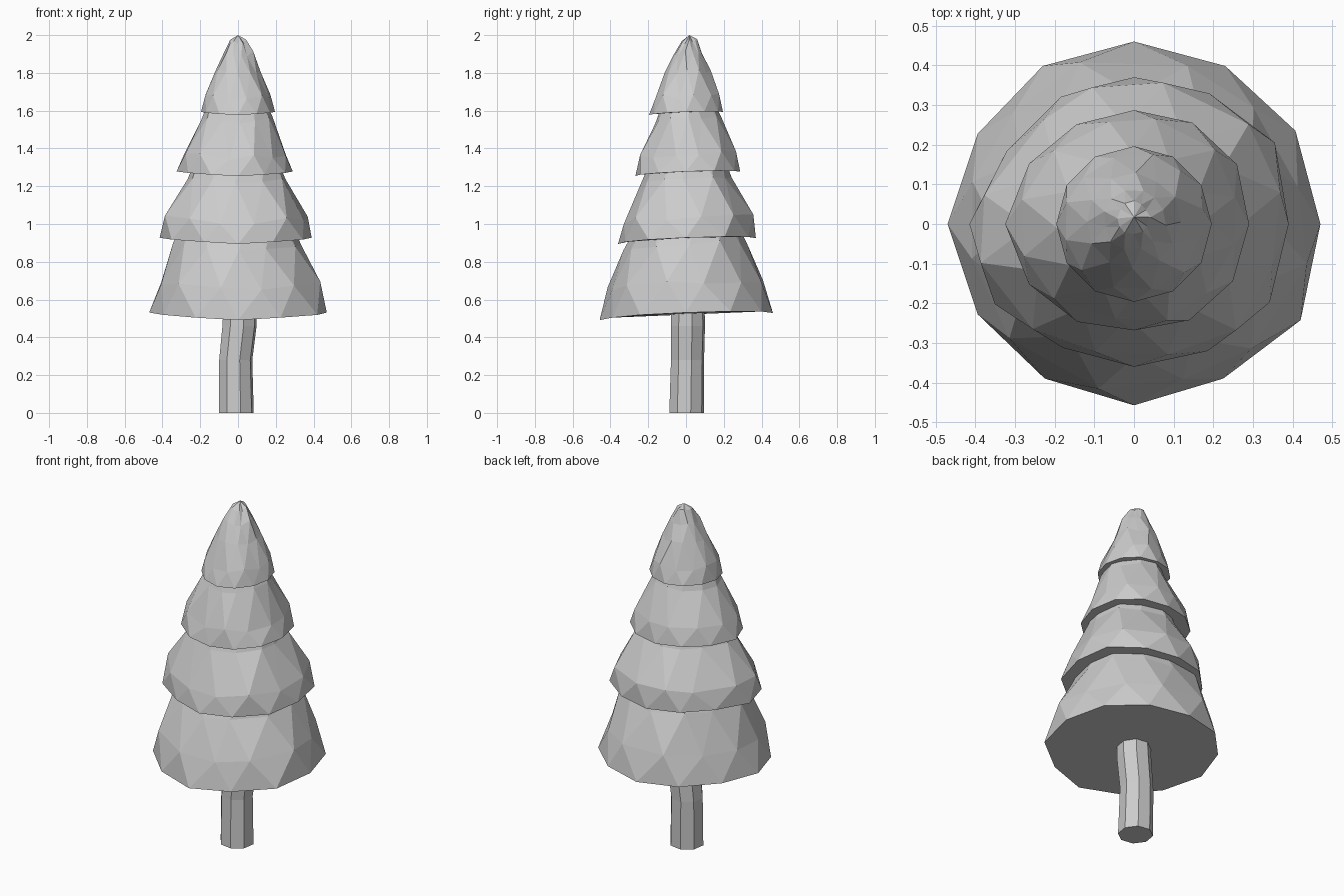
import bpy, bmesh, random
from math import sin, cos, tau

random.seed(4)
if "Cube" in bpy.data.objects:
    bpy.data.objects.remove(bpy.data.objects["Cube"])

grey = bpy.data.materials.new("light grey")
grey.use_nodes = True
grey.diffuse_color = (0.6, 0.6, 0.6, 1)
grey.node_tree.nodes["Principled BSDF"].inputs["Base Color"].default_value = grey.diffuse_color


def finish(name, bm):
    bmesh.ops.recalc_face_normals(bm, faces=bm.faces)
    mesh = bpy.data.meshes.new(name)
    bm.to_mesh(mesh)
    bm.free()
    mesh.materials.append(grey)
    bpy.context.collection.objects.link(bpy.data.objects.new(name, mesh))


def outline_radius(radii, turn):
    """Radius of a closed outline at a fraction of a full turn."""
    pos = turn % 1 * len(radii)
    i = int(pos)
    f = pos - i
    return radii[i % len(radii)] * (1 - f) + radii[(i + 1) % len(radii)] * f


def foliage_tier(name, radii, rings, shift_y=0.0, tip=None):
    """Faceted skirt: rings of (height, share of the rim radius), each turned half a step."""
    bm = bmesh.new()
    n = len(radii)
    loops = []
    for k, (z, share) in enumerate(rings):
        loop = []
        for i in range(n):
            turn = (i + 0.5 * (k % 2)) / n
            jitter = 0
            if k:
                turn += random.uniform(-0.012, 0.012)
                jitter = random.uniform(-0.025, 0.025)
            r = outline_radius(radii, turn) * (share + jitter)
            c, s = cos(tau * turn), sin(tau * turn)
            # the rim dips at the front and lifts at the sides and back
            dip = radii[0] * (0.04 * s + 0.045 * abs(c))
            y = r * s + shift_y * (z - rings[0][0])
            loop.append(bm.verts.new((r * c, y, z + dip + jitter * 0.5 * (k > 0))))
        loops.append(loop)
    # triangle bands between the staggered rings
    for k, (low, high) in enumerate(zip(loops, loops[1:])):
        for i in range(n):
            j = (i + 1) % n
            if k % 2 == 0:
                bm.faces.new((low[i], low[j], high[i]))
                bm.faces.new((low[j], high[j], high[i]))
            else:
                bm.faces.new((low[i], high[j], high[i]))
                bm.faces.new((low[i], low[j], high[j]))
    # flat underside, and a closed or pointed top
    bm.faces.new(loops[0][::-1])
    if tip:
        point = bm.verts.new(tip)
        for i in range(n):
            bm.faces.new((loops[-1][i], loops[-1][(i + 1) % n], point))
    else:
        bm.faces.new(loops[-1])
    finish(name, bm)


# Foliage, from the widest skirt up to the pointed crown
foliage_tier("foliage_bottom",
             [.47, .47, .46, .46, .46, .455, .47, .455, .45, .457, .45, .485],
             [(.51, 1), (.67, .92), (.88, .73), (1.05, .55)])
foliage_tier("foliage_lower_middle",
             [.39, .41, .38, .37, .37, .37, .415, .405, .36, .36, .37, .395],
             [(.91, 1), (1.02, .95), (1.23, .66), (1.4, .46)])
foliage_tier("foliage_upper_middle",
             [.29, .3, .295, .287, .29, .305, .325, .305, .285, .268, .28, .288],
             [(1.265, 1), (1.36, .91), (1.55, .62), (1.7, .4)])
foliage_tier("foliage_top", [.196] * 12,
             [(1.585, 1), (1.67, .89), (1.8, .6), (1.9, .4), (1.96, .2)],
             shift_y=.04, tip=(0, .018, 2))

# Trunk, slightly bent
bm = bmesh.new()
sides = 8
loops = []
for z, x, y, r in [(0, -.008, .003, .094), (.28, -.012, .008, .09),
                   (.46, .008, .01, .093), (.6, .012, .01, .09)]:
    loops.append([bm.verts.new((x + r * cos(tau * (i + .3) / sides),
                                y + r * sin(tau * (i + .3) / sides), z))
                  for i in range(sides)])
for low, high in zip(loops, loops[1:]):
    for i in range(sides):
        j = (i + 1) % sides
        bm.faces.new((low[i], low[j], high[j], high[i]))
bm.faces.new(loops[0][::-1])
bm.faces.new(loops[-1])
finish("trunk", bm)
